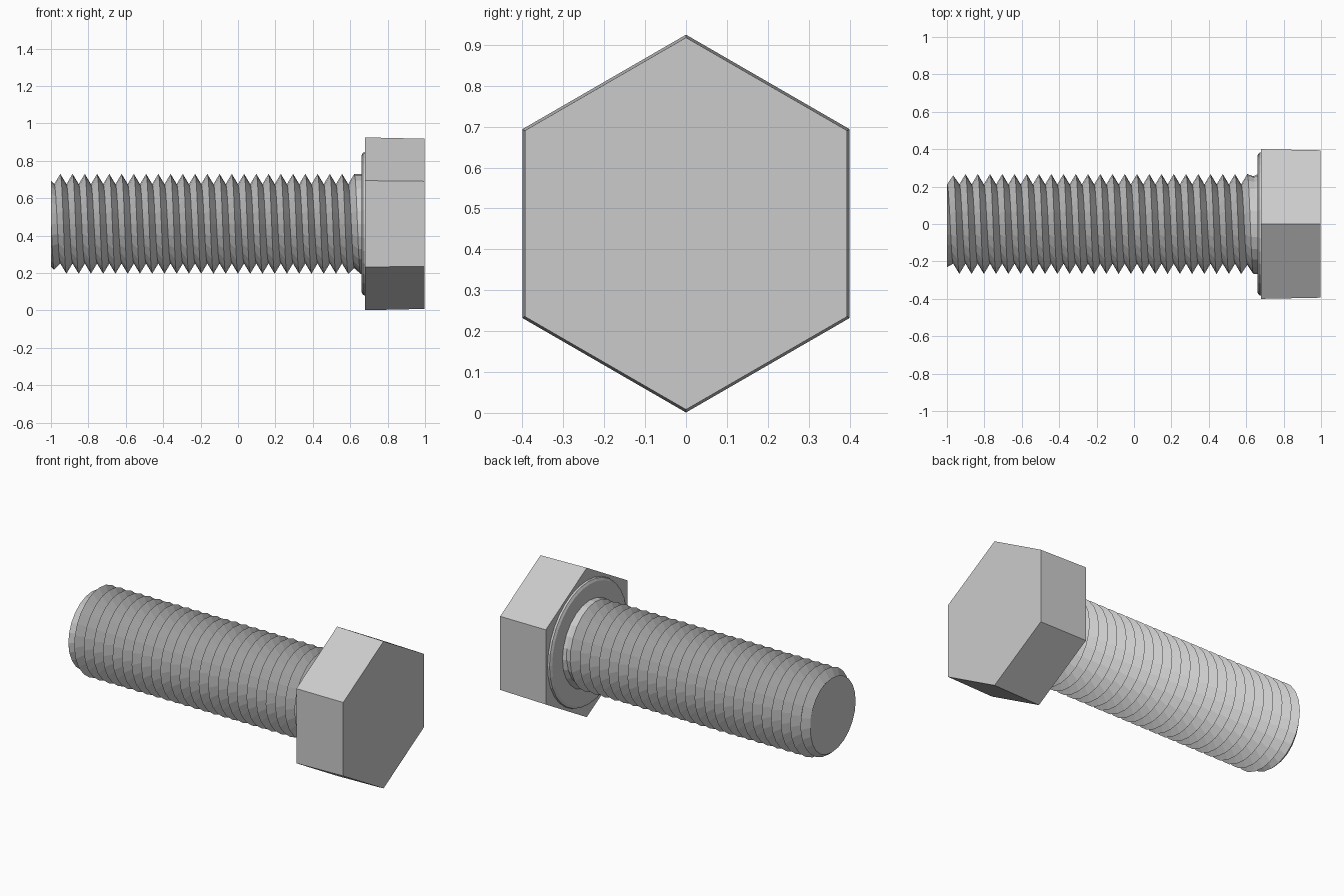
import bpy, bmesh, math

cube = bpy.data.objects.get("Cube")
if cube:
    bpy.data.objects.remove(cube, do_unlink=True)

AXIS_Z = 0.463
TAIL, SEAT = -1.0, 0.664      # ends of the shank
PITCH = 0.0655
CREST, ROOT = 0.267, 0.212

steel = bpy.data.materials.new("grey_steel")
steel.use_nodes = True
colour = (0.6, 0.6, 0.6, 1)
steel.diffuse_color = colour
steel.node_tree.nodes["Principled BSDF"].inputs["Base Color"].default_value = colour


def finish(name, bm):
    bmesh.ops.remove_doubles(bm, verts=bm.verts[:], dist=0.0005)
    bmesh.ops.recalc_face_normals(bm, faces=bm.faces[:])
    mesh = bpy.data.meshes.new(name)
    bm.to_mesh(mesh)
    bm.free()
    mesh.materials.append(steel)
    obj = bpy.data.objects.new(name, mesh)
    obj.location.z = AXIS_Z
    bpy.context.collection.objects.link(obj)
    return obj


def lathe(name, profile, sides, start=0.0):
    """Capped solid around the x axis from (x, radius) pairs."""
    bm = bmesh.new()
    rings = []
    for x, r in profile:
        angles = [start + math.tau * j / sides for j in range(sides)]
        rings.append([bm.verts.new((x, r * math.cos(a), r * math.sin(a))) for a in angles])
    for a, b in zip(rings, rings[1:]):
        for j in range(sides):
            k = (j + 1) % sides
            bm.faces.new((a[j], a[k], b[k], b[j]))
    bm.faces.new(rings[0])
    bm.faces.new(rings[-1])
    return finish(name, bm)


def thread_radius(x, angle):
    phase = ((x + 0.95) / PITCH - (angle - math.pi / 2) / math.tau) % 1.0
    r = ROOT + (CREST - ROOT) * abs(2 * phase - 1)
    r = min(r, 0.23 + (x - TAIL) * 0.9)              # tail chamfer
    return max(r, CREST - (SEAT - 0.015 - x) * 1.1) if x < SEAT - 0.015 else CREST


def threaded_shank(sides=24):
    """Right-handed helical thread, clipped flat at both ends."""
    bm = bmesh.new()
    rows = []
    count = int((SEAT - TAIL) / PITCH * 2) + 12
    for i in range(-6, count):
        row = []
        for j in range(sides):
            a = math.tau * j / sides
            x = -0.95 + PITCH * (i / 2 + j / sides - 0.25)
            x = min(max(x, TAIL), SEAT)
            r = thread_radius(x, a)
            row.append(bm.verts.new((x, r * math.cos(a), r * math.sin(a))))
        rows.append(row)
    for i in range(len(rows) - 3):
        for j in range(sides):
            # the seam joins one full turn further along the helix
            k, up = (j + 1, 0) if j + 1 < sides else (0, 2)
            bm.faces.new((rows[i][j], rows[i + up][k], rows[i + 1 + up][k], rows[i + 1][j]))
    bm.faces.new(rows[0])
    bm.faces.new(rows[-1])
    return finish("threaded_shank", bm)


threaded_shank()
# Round bearing face under the head
lathe("washer_face", [(0.66, 0.365), (0.668, 0.38), (0.685, 0.385)], 32)
# Slightly tapered hexagonal head, corners at top and bottom
lathe("hex_head", [(0.679, 0.462), (0.996, 0.455)], 6, math.pi / 6)
